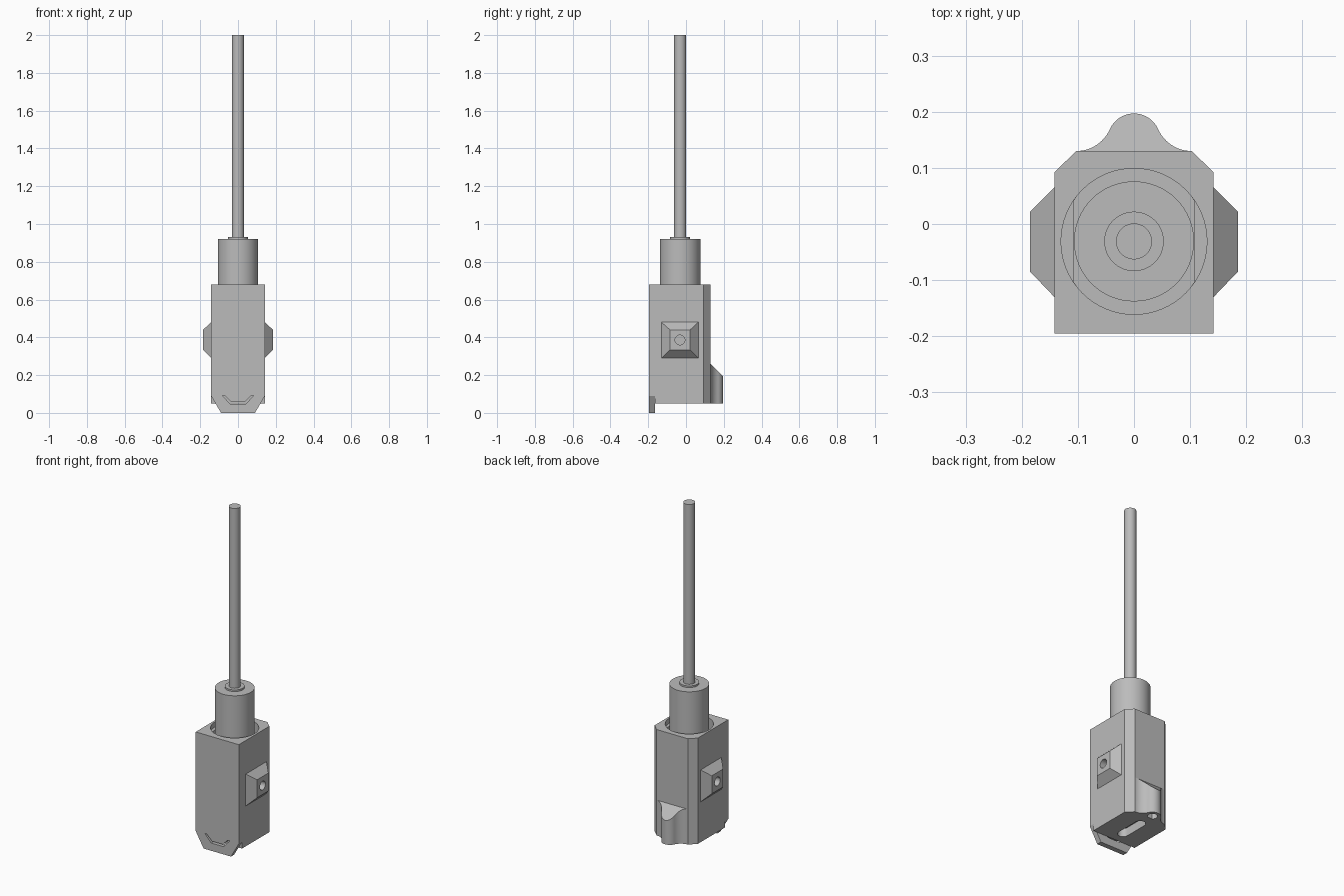
import bpy, bmesh
from math import sin, cos, radians, pi

cube = bpy.data.objects.get("Cube")
if cube:
    bpy.data.objects.remove(cube, do_unlink=True)

grey = bpy.data.materials.new("mid grey")
grey.use_nodes = True
COLOR = (0.5, 0.5, 0.5, 1)
grey.diffuse_color = COLOR
grey.node_tree.nodes["Principled BSDF"].inputs["Base Color"].default_value = COLOR


def loft(name, rings):
    """Solid through a list of matching closed rings."""
    bm = bmesh.new()
    rows = [[bm.verts.new(p) for p in ring] for ring in rings]
    for a, b in zip(rows, rows[1:]):
        for i in range(len(a)):
            j = (i + 1) % len(a)
            bm.faces.new((a[i], a[j], b[j], b[i]))
    bm.faces.new(rows[0][::-1])
    bm.faces.new(rows[-1])
    bmesh.ops.recalc_face_normals(bm, faces=bm.faces)
    mesh = bpy.data.meshes.new(name)
    bm.to_mesh(mesh)
    bm.free()
    mesh.materials.append(grey)
    ob = bpy.data.objects.new(name, mesh)
    bpy.context.collection.objects.link(ob)
    return ob


def prism(name, points, low, high, axis=2):
    def place(p, h):
        q = list(p)
        q.insert(axis, h)
        return q
    return loft(name, [[place(p, h) for p in points] for h in (low, high)])


def arc(cx, cy, r, start, end, n):
    return [(cx + r * cos(radians(start + (end - start) * i / n)),
             cy + r * sin(radians(start + (end - start) * i / n))) for i in range(n + 1)]


def circle(cx, cy, r, n=64):
    return arc(cx, cy, r, 0, 360, n)[:-1]


def rect(x0, x1, y0, y1):
    return [(x0, y0), (x1, y0), (x1, y1), (x0, y1)]


def cut(ob, cutter):
    cutter.hide_render = True
    mod = ob.modifiers.new("cut", "BOOLEAN")
    mod.operation, mod.solver, mod.object = "DIFFERENCE", "EXACT", cutter
    bpy.context.view_layer.objects.active = ob
    bpy.ops.object.modifier_apply(modifier=mod.name)
    bpy.data.objects.remove(cutter, do_unlink=True)


def smooth(ob):
    bpy.ops.object.select_all(action="DESELECT")
    ob.select_set(True)
    bpy.context.view_layer.objects.active = ob
    bpy.ops.object.shade_smooth_by_angle(angle=radians(30))


W, FRONT, BACK, LIP = 0.142, -0.195, 0.13, -0.165
BASE, TOP, AXIS_Y = 0.05, 0.68, -0.031

# Housing with chamfered back corners and a hanging front lip
half = [(W, FRONT), (W, 0.092), (0.103, BACK)]
body = prism("housing", half + [(-x, y) for x, y in half[::-1]], 0, TOP)
cut(body, prism("underside_cutter", rect(-1, 1, LIP, 1), -1, BASE))
for s in (-1, 1):
    corner = [(s * W, 0.09), (s * 0.09, 0), (s * 0.032, -0.1), (s * 0.3, -0.1), (s * 0.3, 0.09)]
    cut(body, prism("corner_cutter", corner, -1, LIP, 1))

# Bracket-shaped slot through the lip
outer = [(0.083, 0.092), (0.04, 0.046)]
inner = [(0.035, 0.058), (0.07, 0.092)]
slot = outer + [(-x, z) for x, z in outer[::-1]]
slot += [(-x, z) for x, z in inner[::-1]] + inner
cut(body, prism("lip_slot_cutter", slot, -1, LIP, 1))

# Round socket in the top, deeper between two flat shoulders
socket = circle(0, AXIS_Y, 0.13)
cut(body, prism("socket_cutter", socket, TOP - 0.03, 1))
clipped = [(max(-0.1075, min(0.1075, x)), y) for x, y in socket if abs(x) < 0.122]
cut(body, prism("socket_floor_cutter", clipped, TOP - 0.07, 1))

# Slot with rounded ends in the underside
oblong = arc(0, 0.05, 0.03, 0, 180, 12) + arc(0, -0.09, 0.03, 180, 360, 12)
cut(body, prism("underside_slot_cutter", oblong, -0.1, BASE + 0.05))
smooth(body)

# Flared rear lobe with a sloped top and a hole below
side = arc(0.103, 0.1957, 0.0657, 270, 204, 12)
lobe_outline = side + arc(0, 0.15, 0.047, 24, 156, 24)[1:-1]
lobe_outline += [(-x, y) for x, y in side[::-1]]
lobe_outline += [(-0.103, BACK - 0.004), (0.103, BACK - 0.004)]
lobe = prism("rear_lobe", lobe_outline, BASE, 0.4)
cut(lobe, prism("slope_cutter", [(0, 0.39), (1, -0.61), (1, 1), (0, 1)], -1, 1, 0))
cut(lobe, prism("lobe_hole_cutter", circle(0, 0.152, 0.027, 32), -0.1, BASE + 0.07))
smooth(lobe)

# Tapered side bosses with a blind hole
for s, label in ((1, "left"), (-1, "right")):
    rings = [[(s * x, y, z) for y, z in rect(*r)] for x, r in (
        (W - 0.002, (-0.13, 0.065, 0.29, 0.48)),
        (W, (-0.13, 0.065, 0.29, 0.48)),
        (0.185, (-0.085, 0.022, 0.333, 0.44)))]
    boss = loft(label + "_boss", rings)
    hole = circle(-0.032, 0.386, 0.026, 32)
    cut(boss, prism("boss_hole_cutter", hole, *sorted((s * 0.148, s * 0.3)), 0))
    smooth(boss)

# Neck, collar and long rod on the same axis
for name, r, low, high in (("neck", 0.107, TOP - 0.07, 0.92),
                           ("collar", 0.053, 0.92, 0.93),
                           ("rod", 0.032, 0.93, 2.0)):
    smooth(prism(name, circle(0, AXIS_Y, r), low, high))
